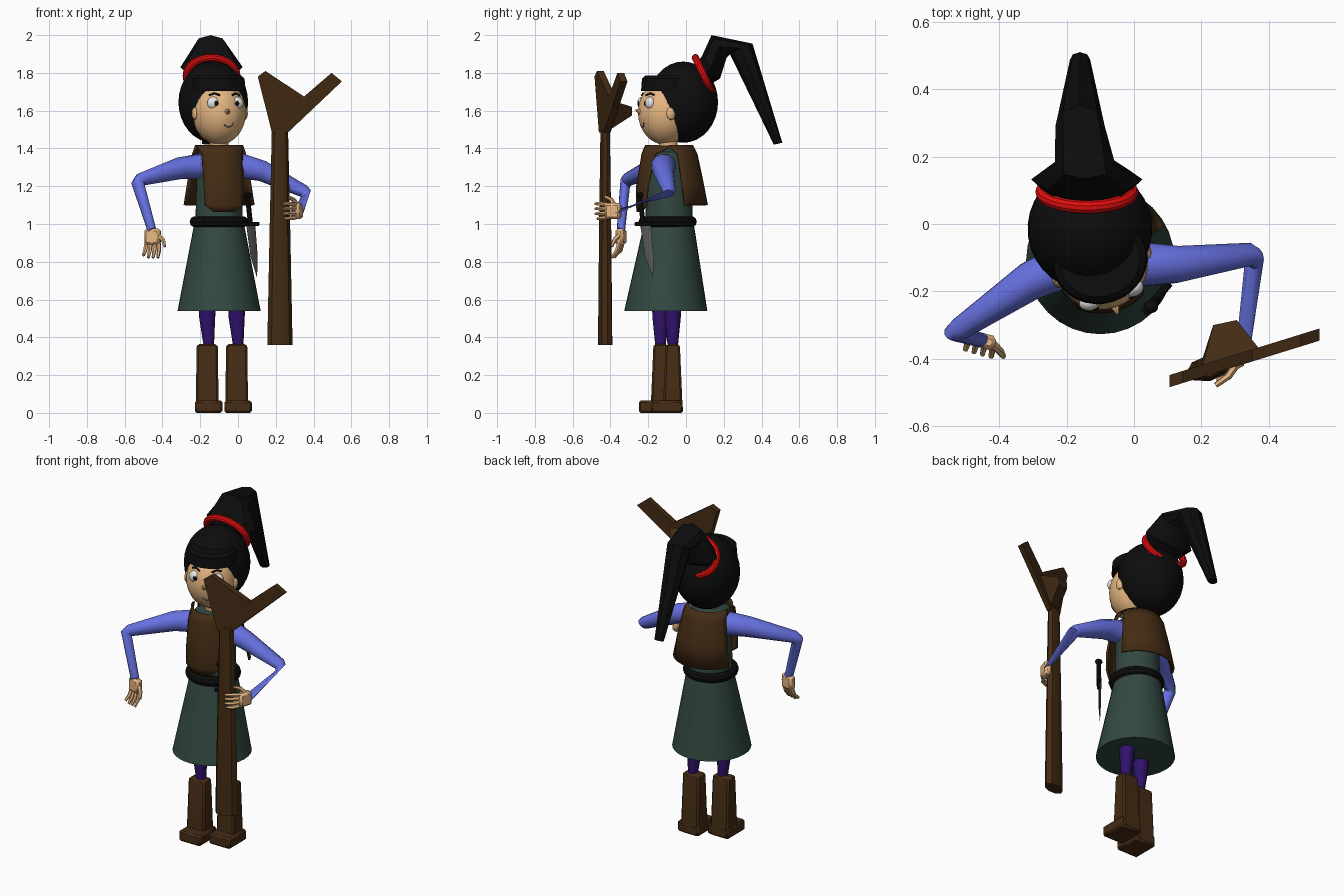
import bpy, bmesh, math
from mathutils import Vector as V, Matrix

if "Cube" in bpy.data.objects:
    bpy.data.objects.remove(bpy.data.objects["Cube"])

def mat(name, r, g, b):
    m = bpy.data.materials.new(name)
    m.diffuse_color = (r, g, b, 1)
    m.use_nodes = True
    m.node_tree.nodes["Principled BSDF"].inputs["Base Color"].default_value = m.diffuse_color
    return m

SKIN = mat("skin", .79, .47, .22)
BLUE = mat("sleeve blue", .135, .165, .75)
GREEN = mat("tunic green", .032, .065, .053)
BROWN = mat("leather brown", .058, .025, .007)
PURPLE = mat("legging purple", .03, .006, .15)
RED = mat("band red", .75, .004, .004)
BLACK = mat("black", .004, .004, .004)
GREY = mat("blade grey", .12, .12, .12)
WHITE = mat("eye white", .8, .8, .8)
X, Z = V((1, 0, 0)), V((0, 0, 1))

def add(name, bm, m, mtx=None):
    bmesh.ops.recalc_face_normals(bm, faces=bm.faces)
    me = bpy.data.meshes.new(name)
    bm.to_mesh(me)
    bm.free()
    me.materials.append(m)
    o = bpy.data.objects.new(name, me)
    bpy.context.collection.objects.link(o)
    if mtx:
        o.matrix_world = mtx
    return o

def ring(c, u, v, n=8):
    c, u, v = V(c), V(u), V(v)
    return [c + u * math.cos(i * math.tau / n) + v * math.sin(i * math.tau / n) for i in range(n)]

def loft(name, rings, m, closed=False, wrap=True, mtx=None):
    """Skin a list of point rings; wrap joins each ring, closed joins last ring to first."""
    bm = bmesh.new()
    vs = [[bm.verts.new(p) for p in r] for r in rings]
    k, n = len(vs), len(vs[0])
    for i in range(k if closed else k - 1):
        for j in range(n if wrap else n - 1):
            a, b = vs[i], vs[(i + 1) % k]
            bm.faces.new((a[j], a[(j + 1) % n], b[(j + 1) % n], b[j]))
    if wrap and not closed:
        bm.faces.new(vs[0])
        bm.faces.new(vs[-1])
    return add(name, bm, m, mtx)

def tube(name, pts, radii, m, n=8, closed=False, mtx=None):
    pts = [V(p) for p in pts]
    k = len(pts)
    radii = radii if isinstance(radii, (list, tuple)) else [radii] * k
    ref = (pts[1] - pts[0]).cross(pts[2] - pts[1]) if k > 2 else V()
    ref = (ref if ref.length > 1e-7 else (pts[1] - pts[0]).orthogonal()).normalized()
    rings = []
    for i, p in enumerate(pts):
        a = pts[i - 1] if (i or closed) else p
        b = pts[(i + 1) % k] if (i < k - 1 or closed) else p
        t = (p - a).normalized() + (b - p).normalized()
        u = t.cross(ref).normalized()
        rings.append(ring(p, u * radii[i], ref * radii[i], n))
    return loft(name, rings, m, closed, mtx=mtx)

def ball(name, c, r, m, mtx=None, seg=32):
    bm = bmesh.new()
    bmesh.ops.create_uvsphere(bm, u_segments=seg, v_segments=seg // 2, radius=1)
    bmesh.ops.scale(bm, vec=r, verts=bm.verts)
    bmesh.ops.translate(bm, vec=c, verts=bm.verts)
    return add(name, bm, m, mtx)

def box(name, x0, x1, y0, y1, z0, z1, m, bevel=0, mtx=None):
    q = [(x0, y0), (x1, y0), (x1, y1), (x0, y1)]
    o = loft(name, [[(a, b, z) for a, b in q] for z in (z0, z1)], m, mtx=mtx)
    if bevel:
        o.modifiers.new("bevel", 'BEVEL').width = bevel
    return o

def turned(name, prof, m, n=32):
    """Round body from rows of (z, centre x, centre y, radius)."""
    return loft(name, [ring((x, y, z), (r, 0, 0), (0, r, 0), n) for z, x, y, r in prof], m)

# tunic, neck and belt
turned("tunic_top", [(1.0, -.1, -.09, .125), (1.3, -.1, -.09, .12), (1.38, -.1, -.09, .11),
                     (1.4, -.1, -.09, .06)], GREEN)
turned("tunic_skirt", [(.54, -.1, -.107, .22), (1.01, -.1, -.09, .13)], GREEN)
turned("neck", [(1.38, -.1, -.09, .05), (1.48, -.1, -.1, .05)], SKIN)
tube("belt", ring((-.1, -.097, 1.012), (.126, 0, 0), (0, .124, 0), 32), .03, BLACK, 10, True)

# vest: two curved panels joined at the collar, rows of (z, radius, half angle)
def vest(name, rows, mid):
    rs = []
    for z, r, half in rows:
        ang = [math.radians(mid + half * (k / 6 - 1)) for k in range(13)]
        rs.append([(-.1 + r * math.cos(a), -.09 + r * math.sin(a), z) for a in ang])
    s = loft(name, rs, BROWN, wrap=False).modifiers.new("thickness", 'SOLIDIFY')
    s.thickness, s.offset = .012, 0

vest("vest_front", [(1.415, .122, 90), (1.37, .14, 50), (1.2, .168, 38), (1.1, .17, 36), (1.065, .165, 20)], -80)
vest("vest_back", [(1.415, .122, 90), (1.37, .145, 72), (1.23, .175, 68), (1.1, .2, 66)], 90)

# legs and boots
for side, x, y in (("right", -.163, -.135), ("left", -.007, -.07)):
    turned(side + "_leg", [(.3, x + .008, y, .026), (.36, x + .008, y, .028), (.5, x, y, .042), (.65, x, y, .05)],
           PURPLE, 12)
    rows = [(0, .058, .055), (.07, .06, .05), (.35, .056, .038), (.365, .05, .032)]
    loft(side + "_boot_shaft", [[(x + sx * a, y + sy * b, z) for sx, sy in ((-1, -1), (1, -1), (1, 1), (-1, 1))]
                                for z, a, b in rows], BROWN).modifiers.new("bevel", 'BEVEL').width = .01
    box(side + "_boot_foot", x - .065, x + .08, y - .115, y + .052, 0, .066, BROWN, .01)

# arms
tube("right_arm", [(-.13, -.1, 1.3), (-.21, -.125, 1.305), (-.31, -.17, 1.295), (-.515, -.31, 1.235),
                   (-.53, -.322, 1.215), (-.455, -.345, .965)], [.07, .066, .058, .035, .034, .024], BLUE, 12)
tube("left_arm", [(-.06, -.115, 1.3), (.03, -.12, 1.305), (.13, -.12, 1.28), (.345, -.09, 1.175),
                  (.358, -.1, 1.16), (.325, -.36, 1.07)], [.07, .066, .056, .035, .034, .024], BLUE, 12)

# hands: fingers along local -z, curling to local -y, thumb on local +x
def hand(side, mtx):
    box(side + "_palm", -.042, .042, -.022, .022, -.08, .005, SKIN, .012, mtx)
    for i in range(4):
        x = -.033 + .022 * i
        tube(f"{side}_finger_{i + 1}", [(x, 0, -.07), (x * 1.15, -.012, -.11), (x * 1.2, -.04, -.148 + .012 * (i == 0))],
             [.012, .011, .008], SKIN, 6, mtx=mtx)
    tube(side + "_thumb", [(.03, 0, -.03), (.062, -.018, -.055), (.075, -.03, -.09)], [.014, .012, .008], SKIN, 6, mtx=mtx)

hand("right", Matrix.Translation((-.452, -.345, .97)) @ Matrix.Rotation(math.radians(-15), 4, 'Z'))
frame = Matrix(((0, .95, .3), (0, -.3, .95), (1, 0, 0))).to_4x4()
hand("left", Matrix.Translation((.325, -.35, 1.068)) @ frame)

# staff with a flat two-pronged fork and a stub behind
loft("staff_shaft", [ring((.222, -.428, z), (a, a * .2, 0), (-.1 * b, b, 0), 8)
                     for z, a, b in ((.36, .067, .038), (1.0, .054, .032), (1.5, .043, .025))], BROWN)
def fork_y(x):
    return -.43 + .31 * (x - .222)
outline = [(.179, 1.485), (.105, 1.78), (.145, 1.81), (.35, 1.675), (.495, 1.8), (.55, 1.755), (.265, 1.485)]
loft("staff_fork", [[(x, fork_y(x) + d, z) for x, z in outline] for d in (-.018, .018)], BROWN)
base = [(.19, 1.5), (.265, 1.49), (.38, 1.65), (.2, 1.66)]
tip = [(.235, -.3, 1.575), (.305, -.285, 1.575), (.305, -.285, 1.62), (.235, -.3, 1.62)]
loft("staff_stub", [[(x, fork_y(x), z) for x, z in base], tip], BROWN)

# dagger at the left hip
along, thin = V((.024, .028, 0)), V((.006, -.005, 0))
loft("dagger_blade", [ring(c, along * s, thin * s, 4) for c, s in
                      (((.067, -.215, 1.0), 1), ((.085, -.195, .83), .8), ((.1, -.175, .72), .05))], GREY)
tube("dagger_handle", [(.067, -.225, .99), (.05, -.245, 1.15)], .013, BLACK)
tube("dagger_guard", [V((.067, -.22, 1.0)) - along * 1.6, V((.067, -.22, 1.0)) + along * 1.6], .012, BLACK)
ball("dagger_pommel", (.05, -.245, 1.155), (.022, .02, .016), BLACK, seg=12)

# head, turned a little to its left
H = Matrix.Translation((-.1, -.11, 0)) @ Matrix.Rotation(math.radians(18), 4, 'Z')
def face_y(x, z):
    return -.145 * math.sqrt(max(0, 1 - (x / .142) ** 2 - ((z - 1.59) / .17) ** 2))
ball("face", (0, 0, 1.59), (.142, .145, .17), SKIN, H)
ball("hair", (0, .1, 1.645), (.185, .185, .215), BLACK, H)
loft("fringe", [ring((0, .005, z), (r, 0, 0), (0, r * .92, 0), 32) for z, r in ((1.705, .143), (1.77, .138), (1.785, .12))],
     BLACK, mtx=H)
loft("nose", [ring((0, -.135, 1.592), (.018, 0, 0), (0, 0, .02), 8), ring((0, -.166, 1.602), (.003, 0, 0), (0, 0, .003), 8)],
     SKIN, mtx=H)
tube("mouth", [(x, face_y(x, z) - .001, z) for x, z in ((-.015, 1.525), (.005, 1.513), (.025, 1.516), (.04, 1.535))],
     .003, GREY, 6, mtx=H)
for s, side in ((-1, "right"), (1, "left")):
    ball(side + "_ear", (s * .138, -.012, 1.585), (.016, .026, .035), SKIN, H, 12)
    ball(side + "_eye", (s * .066, -.106, 1.64), (.034, .026, .034), WHITE, H, 20)
    ball(side + "_pupil", (s * .058, -.131, 1.638), (.012, .004, .013), BLACK, H, 12)
    tube(side + "_eyebrow", [(s * x, face_y(x, z) - .003, z) for x, z in ((.035, 1.682), (.06, 1.692), (.085, 1.682))],
         .005, BLACK, 6, mtx=H)

# hair band and folded ponytail, rows of (front edge y z, back edge y z, half width, centre x)
tube("hair_band", ring((-.14, .095, 1.785), (.133, 0, 0), (0, .045, -.095), 32), .02, RED, 10, True)
tail = [(.05, 1.84, .13, 1.74, .12, -.14), (.085, 1.89, .18, 1.77, .165, -.14), (.135, 2.0, .215, 1.88, .09, -.145),
        (.352, 1.955, .23, 1.905, .073, -.16), (.51, 1.43, .465, 1.42, .03, -.16)]
loft("ponytail", [ring((x, (a + c) / 2, (b + d) / 2), X * w, (0, (a - c) / 2, (b - d) / 2), 8)
                  for a, b, c, d, w, x in tail], BLACK)

# smooth shading with sharp edges kept
for o in bpy.data.objects:
    o.select_set(True)
    bpy.context.view_layer.objects.active = o
bpy.ops.object.shade_smooth_by_angle(angle=math.radians(35))
